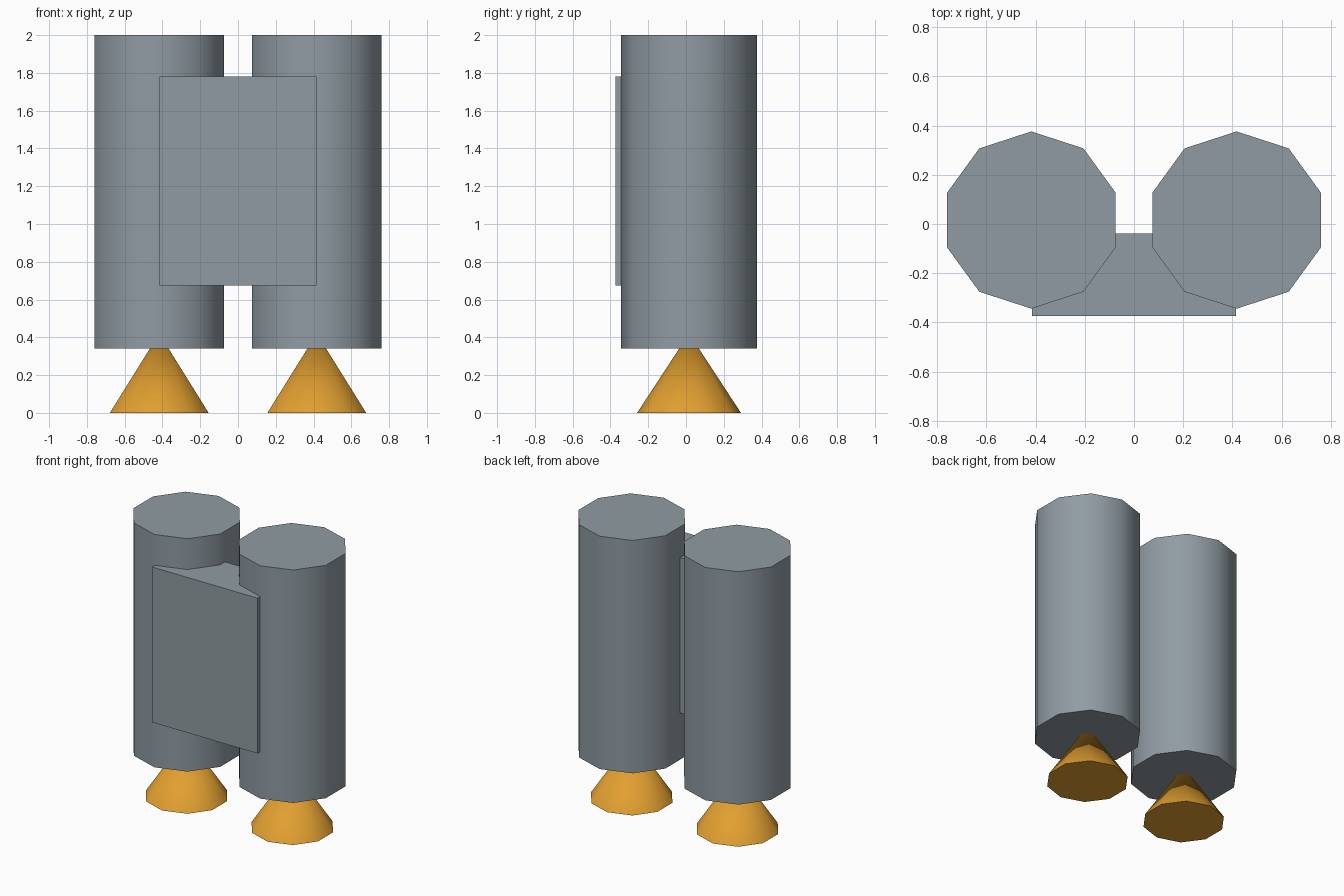
import bpy
import math

if "Cube" in bpy.data.objects:
    bpy.data.objects.remove(bpy.data.objects["Cube"], do_unlink=True)


def make_material(name, color):
    mat = bpy.data.materials.new(name)
    mat.use_nodes = True
    mat.diffuse_color = color
    mat.node_tree.nodes["Principled BSDF"].inputs["Base Color"].default_value = color
    return mat


grey = make_material("steel grey", (0.28, 0.33, 0.365, 1))
orange = make_material("nozzle orange", (0.76, 0.35, 0.03, 1))

SIDES = 10
TANK_X, TANK_Y = 0.417, 0.016


def finish(name, mat):
    obj = bpy.context.object
    obj.name = name
    obj.data.materials.append(mat)
    return obj


def add_round(name, x, r_bottom, r_top, z_low, z_high, mat):
    """Ten-sided frustum or cone with a vertex facing +y and smooth sides."""
    bpy.ops.mesh.primitive_cone_add(
        vertices=SIDES, radius1=r_bottom, radius2=r_top, depth=z_high - z_low,
        location=(x, TANK_Y, (z_low + z_high) / 2))
    finish(name, mat)
    bpy.ops.object.shade_smooth_by_angle(angle=math.radians(45))


# Twin tanks, each with a nozzle cone tucked into its base
for side, sign in (("left", 1), ("right", -1)):
    x = sign * TANK_X
    add_round(side + "_tank", x, 0.36, 0.36, 0.34, 2.0, grey)
    add_round(side + "_nozzle", x, 0.275, 0, 0, 0.42, orange)

# Mounting block joining the tanks at the front
bpy.ops.mesh.primitive_cube_add(size=1, location=(0, -0.207, 1.227))
block = finish("mounting_block", grey)
block.scale = (2 * 0.415, 0.335, 1.107)
